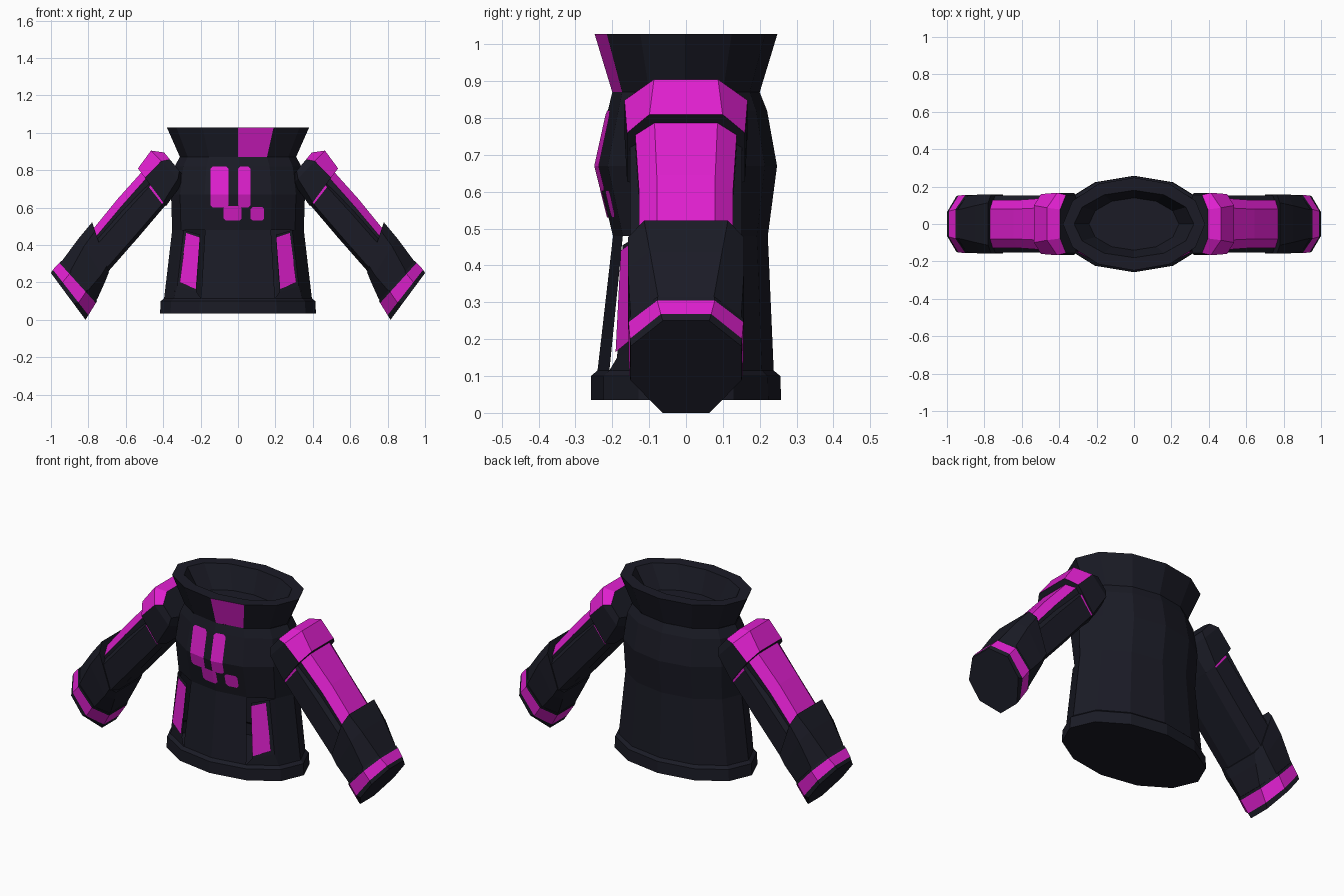
import bpy, bmesh, math
from mathutils import Vector
from mathutils.bvhtree import BVHTree

if "Cube" in bpy.data.objects:
    bpy.data.objects.remove(bpy.data.objects["Cube"])


def material(name, rgb):
    m = bpy.data.materials.new(name)
    m.use_nodes = True
    m.diffuse_color = (*rgb, 1)
    node = m.node_tree.nodes["Principled BSDF"]
    node.inputs["Base Color"].default_value = (*rgb, 1)
    node.inputs["Roughness"].default_value = 0.8
    return m


MATS = [material("charcoal", (0.0105, 0.011, 0.019)),
        material("magenta", (0.74, 0.014, 0.62))]
DARK, PINK = 0, 1


def finish(name, bm, fix_normals=True):
    if fix_normals:
        bmesh.ops.recalc_face_normals(bm, faces=bm.faces)
    mesh = bpy.data.meshes.new(name)
    bm.to_mesh(mesh)
    bm.free()
    for m in MATS:
        mesh.materials.append(m)
    ob = bpy.data.objects.new(name, mesh)
    bpy.context.collection.objects.link(ob)
    return ob


def loft(name, rings, paint=lambda i, j: DARK, caps=(True, True)):
    """Skin between rings; paint gives the colour of band i, side j (None = hole)."""
    bm = bmesh.new()
    loops = [[bm.verts.new(p) for p in ring] for ring in rings]
    n = len(rings[0])
    for i in range(len(loops) - 1):
        for j in range(n):
            colour = paint(i, j)
            if colour is not None:
                k = (j + 1) % n
                f = bm.faces.new((loops[i][j], loops[i][k],
                                  loops[i + 1][k], loops[i + 1][j]))
                f.material_index = colour
    if caps[0]:
        bm.faces.new(loops[0][::-1])
    if caps[1]:
        bm.faces.new(loops[-1])
    return finish(name, bm)


def oval(z, rx, front, back):
    """Twelve-sided ring starting at the front centre, going to +x."""
    ring = []
    for k in range(12):
        a = math.tau * k / 12
        depth = front if math.cos(a) > 0 else back
        ring.append((rx * math.sin(a), -depth * math.cos(a), z))
    return ring


# Torso shell with open pocket panels at the front corners
torso = loft("torso", [oval(0.035, 0.417, 0.258, 0.258), oval(0.10, 0.413, 0.258, 0.256),
                       oval(0.115, 0.395, 0.24, 0.238), oval(0.48, 0.352, 0.198, 0.222),
                       oval(0.67, 0.358, 0.245, 0.247), oval(0.82, 0.338, 0.212, 0.22),
                       oval(0.87, 0.312, 0.20, 0.20)],
             lambda i, j: None if i == 2 and j in (1, 10) else DARK,
             caps=(True, False))

# Flared collar with one coloured front panel
loft("collar", [oval(0.87, 0.31, 0.20, 0.20), oval(1.028, 0.38, 0.248, 0.248),
                oval(1.028, 0.32, 0.18, 0.18), oval(0.90, 0.24, 0.14, 0.14)],
     lambda i, j: PINK if i == 0 and j == 0 else DARK, caps=(False, True))


# Chest patches draped over the torso front
surface = BVHTree.FromObject(torso, bpy.context.evaluated_depsgraph_get())


def chest_patch(name, x0, x1, z0, z1):
    xs = sorted({x0, x1} | ({0} if x0 < 0 < x1 else set()))
    zs = sorted({z0, z1} | ({0.67} if z0 < 0.67 < z1 else set()))
    bm = bmesh.new()
    grid = []
    for z in zs:
        row = []
        for x in xs:
            hit = surface.ray_cast(Vector((x, -1, z)), Vector((0, 1, 0)))[0]
            row.append(bm.verts.new(hit - Vector((0, 0.004, 0))))
        grid.append(row)
    for lo, hi in zip(grid, grid[1:]):
        for k in range(len(xs) - 1):
            bm.faces.new((lo[k], lo[k + 1], hi[k + 1], hi[k]))
    # Trim the corners
    corners = [v for v in bm.verts if len(v.link_faces) == 1]
    bmesh.ops.bevel(bm, geom=corners, offset=0.012, segments=1,
                    affect='VERTICES', clamp_overlap=True)
    for f in bm.faces:
        f.material_index = PINK
    finish(name, bm, False)


chest_patch("chest_patch_right", -0.147, -0.05, 0.602, 0.82)
chest_patch("chest_patch_centre", 0, 0.067, 0.602, 0.82)
chest_patch("chest_patch_lower", -0.077, 0.02, 0.53, 0.608)
chest_patch("chest_patch_left", 0.067, 0.14, 0.53, 0.604)


# Arms: each ring is an octagon between an inner and an outer point in the xz plane;
# b and d set where the outer and inner corner slopes begin
def octagon(s, xi, zi, xo, zo, w, b=0.55, a=0.55, d=0.72):
    mid = Vector((s * (xi + xo) / 2, 0, (zi + zo) / 2))
    half = Vector((s * (xo - xi) / 2, 0, (zo - zi) / 2))
    shape = [(-a, 1), (a, 1), (1, b), (1, -d), (a, -1), (-a, -1), (-1, -d), (-1, b)]
    return [mid + half * v + Vector((0, w * u, 0)) for u, v in shape]


def outer_pink(i, j):
    """Colour the three sides facing away from the body."""
    return PINK if j in (0, 1, 7) else DARK


def plate(name, s, quads):
    bm = bmesh.new()
    for colour, pts in quads:
        verts = [bm.verts.new((s * x, y, z)) for x, y, z in pts]
        f = bm.faces.new(verts if s > 0 else verts[::-1])
        f.material_index = colour
    finish(name, bm, False)


for side, s in (("left", 1), ("right", -1)):
    loft(side + "_shoulder",
         [octagon(s, 0.30, 0.78, 0.395, 0.895, 0.155, 0.35, 0.5),
          octagon(s, 0.297, 0.73, 0.465, 0.905, 0.167, 0.35, 0.52),
          octagon(s, 0.385, 0.608, 0.535, 0.81, 0.16, 0.5, 0.62, 0.8)], outer_pink)
    # Dark sleeve with a thin coloured seam, carrying a narrower coloured cover
    loft(side + "_sleeve",
         [octagon(s, 0.385, 0.615, 0.495, 0.755, 0.152, 0.5, 0.6, 0.8),
          octagon(s, 0.394, 0.605, 0.504, 0.745, 0.152, 0.5, 0.6, 0.8),
          octagon(s, 0.53, 0.445, 0.627, 0.615, 0.152, 0.5, 0.6, 0.8),
          octagon(s, 0.695, 0.257, 0.76, 0.465, 0.152, 0.5, 0.6, 0.8)],
         lambda i, j: PINK if i == 0 and j in (2, 6) else DARK)
    loft(side + "_sleeve_cover",
         [octagon(s, 0.44, 0.70, 0.515, 0.79, 0.138, 0.3, 0.62),
          octagon(s, 0.58, 0.54, 0.645, 0.645, 0.128, 0.3, 0.62),
          octagon(s, 0.73, 0.37, 0.775, 0.485, 0.128, 0.3, 0.62)], outer_pink)
    loft(side + "_forearm",
         [octagon(s, 0.69, 0.255, 0.78, 0.522, 0.158, 0.65, 0.72, 0.75),
          octagon(s, 0.71, 0.205, 0.85, 0.438, 0.158, 0.62, 0.62, 0.7),
          octagon(s, 0.755, 0.105, 0.945, 0.31, 0.15, 0.5, 0.5, 0.5)])
    loft(side + "_cuff",
         [octagon(s, 0.753, 0.102, 0.945, 0.315, 0.156, 0.45, 0.5, 0.45),
          octagon(s, 0.76, 0.09, 0.955, 0.305, 0.156, 0.45, 0.5, 0.45),
          octagon(s, 0.80, 0.025, 0.99, 0.268, 0.152, 0.45, 0.45, 0.45),
          octagon(s, 0.815, 0.0, 1.0, 0.25, 0.15, 0.45, 0.42, 0.3)],
         lambda i, j: PINK if i == 1 else DARK)

    # Pocket flap standing just off the torso, with its coloured insert
    plate(side + "_pocket", s, [
        (DARK, [(0.222, -0.187, 0.15), (0.325, -0.134, 0.18),
                (0.29, -0.130, 0.48), (0.202, -0.172, 0.455)]),
        (DARK, [(0.325, -0.134, 0.18), (0.342, -0.120, 0.115),
                (0.305, -0.099, 0.48), (0.29, -0.130, 0.48)]),
        (DARK, [(0.1975, -0.208, 0.115), (0.342, -0.120, 0.115),
                (0.325, -0.134, 0.18), (0.222, -0.187, 0.15)])])
    plate(side + "_pocket_insert", s, [
        (PINK, [(0.226, -0.191, 0.165), (0.312, -0.148, 0.20),
                (0.277, -0.144, 0.465), (0.205, -0.177, 0.44)])])
